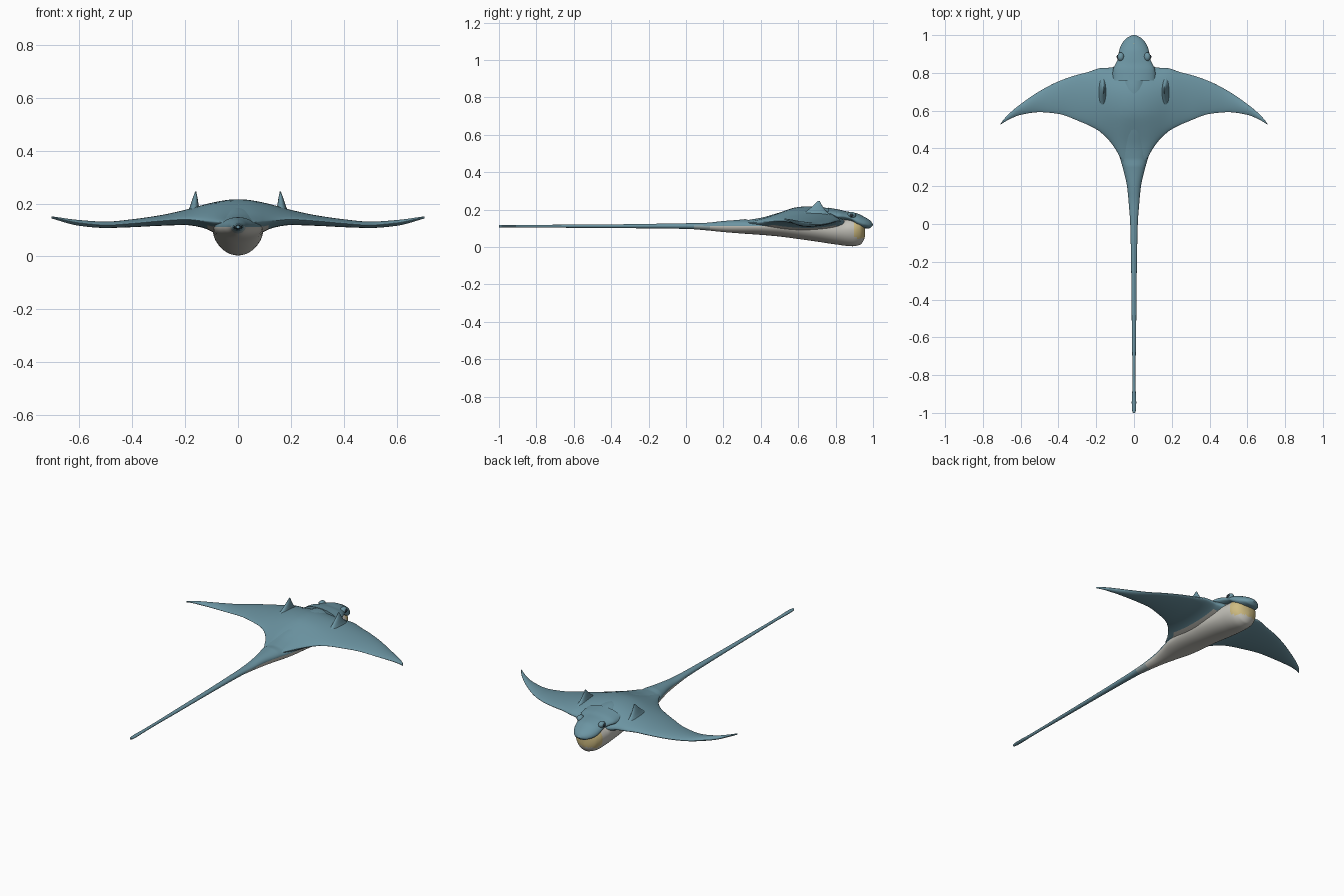
import bpy, bmesh, math

if "Cube" in bpy.data.objects:
    bpy.data.objects.remove(bpy.data.objects["Cube"])


def material(name, rgb):
    m = bpy.data.materials.new(name)
    m.diffuse_color = (*rgb, 1)
    m.use_nodes = True
    m.node_tree.nodes["Principled BSDF"].inputs["Base Color"].default_value = m.diffuse_color
    return m


BLUE = material("slate blue", (0.15, 0.30, 0.365))
PALE = material("pale belly", (0.56, 0.55, 0.50))
MIX = material("grey blue", (0.32, 0.41, 0.42))
YELLOW = material("sand yellow", (0.62, 0.50, 0.22))
DARK = material("dark eye", (0.02, 0.03, 0.04))


def curve(*pts):
    """Smooth monotone interpolation through (position, value) pairs."""
    pts = sorted(pts)
    n = len(pts)
    d = [(pts[i + 1][1] - pts[i][1]) / (pts[i + 1][0] - pts[i][0]) for i in range(n - 1)]
    t = [d[0]] + [2 * a * b / (a + b) if a * b > 0 else 0 for a, b in zip(d, d[1:])] + [d[-1]]

    def f(x):
        x = min(max(x, pts[0][0]), pts[-1][0])
        i = max(k for k in range(n - 1) if pts[k][0] <= x)
        h = pts[i + 1][0] - pts[i][0]
        s = (x - pts[i][0]) / h
        return ((1 + 2 * s) * (1 - s) ** 2 * pts[i][1] + s * (1 - s) ** 2 * h * t[i]
                + s * s * (3 - 2 * s) * pts[i + 1][1] + s * s * (s - 1) * h * t[i + 1])
    return f


def loft(name, rings, mats, rule=None, angle=50):
    """Skin a list of closed rings, cap both ends, colour faces by a rule."""
    bm = bmesh.new()
    vr = [[bm.verts.new(p) for p in r] for r in rings]
    n = len(rings[0])
    for a, b in zip(vr, vr[1:]):
        for j in range(n):
            k = (j + 1) % n
            bm.faces.new((a[j], a[k], b[k], b[j]))
    bm.faces.new(vr[0])
    bm.faces.new(vr[-1])
    bmesh.ops.recalc_face_normals(bm, faces=bm.faces)
    bm.normal_update()
    if rule:
        for f in bm.faces:
            f.material_index = rule(f.calc_center_median(), f.normal)
    me = bpy.data.meshes.new(name)
    bm.to_mesh(me)
    bm.free()
    for m in mats:
        me.materials.append(m)
    ob = bpy.data.objects.new(name, me)
    bpy.context.collection.objects.link(ob)
    bpy.context.view_layer.objects.active = ob
    ob.select_set(True)
    bpy.ops.object.shade_smooth_by_angle(angle=math.radians(angle))
    ob.select_set(False)
    return ob


def section(y, w, bottom, top, mid, n=40):
    """Rounded cross-section with separate upper and lower heights."""
    ring = []
    for j in range(n):
        a = 2 * math.pi * j / n
        s = math.sin(a)
        ring.append((w * math.cos(a), y, mid + s * ((top - mid) if s > 0 else (mid - bottom))))
    return ring


# Shared height profile of the back
back = curve((-1, .118), (-.5, .12), (0, .127), (.1, .129), (.2, .139), (.3, .147), (.4, .162),
             (.5, .19), (.6, .214), (.7, .22), (.8, .206), (.9, .18))

# Body, belly, lower jaw and long tail
width = curve((-1, .006), (-.985, .011), (-.94, .012), (-.88, .009), (-.8, .008), (-.6, .011),
              (-.3, .014), (0, .02), (.1, .027), (.2, .037), (.3, .06), (.4, .086), (.5, .094),
              (.7, .096), (.85, .09), (.9, .083), (.93, .069), (.95, .042), (.957, .012))
bottom = curve((-1, .105), (-.5, .102), (0, .097), (.1, .09), (.2, .08), (.3, .072), (.4, .065),
               (.5, .056), (.6, .043), (.7, .029), (.8, .014), (.89, .004), (.93, .012),
               (.95, .035), (.957, .06))
limit = curve((0, .115), (.2, .112), (.5, .112), (.75, .115), (.84, .17), (1, .17))


def body_rule(c, n):
    if c.z > limit(c.y) or c.y < .04:
        return 0
    if c.y < .13:
        return 2
    if c.y > .895 and c.z > .048:
        return 3
    return 1


rings = []
ys = [-1 + 1.88 * i / 110 for i in range(110)] + [.88 + .077 * i / 18 for i in range(19)]
for y in ys:
    top = back(y) - (.006 if y > .32 else 0)
    top = min(top, .16) if y > .84 else top
    mid = .112 if y < .6 else .112 - .02 * min(1, (y - .6) / .2)
    rings.append(section(y, width(y), bottom(y), top, mid))
loft("body_and_tail", rings, [BLUE, PALE, MIX, YELLOW], body_rule)

# Flat overhanging snout
sw = curve((.76, .118), (.82, .11), (.85, .096), (.88, .084), (.92, .078), (.95, .067),
           (.975, .049), (.99, .03), (1, .006))
st = curve((.76, .21), (.82, .2), (.85, .192), (.88, .187), (.92, .178), (.95, .163),
           (.98, .145), (.99, .136), (1, .122))
sb = curve((.76, .13), (.84, .142), (.88, .135), (.92, .108), (.95, .1), (.98, .1), (1, .115))
rings = []
for i in range(37):
    y = .76 + .24 * math.sin(math.pi / 2 * i / 36)
    mid = sb(y) + (st(y) - sb(y)) * .4
    rings.append(section(y, sw(y), sb(y), st(y), mid))
loft("snout", rings, [BLUE])

# Wings: one skin from tip to tip, swelling into the back
lead = curve((0, .86), (.08, .845), (.12, .828), (.18, .825), (.24, .805), (.3, .79), (.4, .755),
             (.5, .703), (.6, .635), (.66, .585), (.69, .553), (.706, .531))
trail = curve((0, .29), (.05, .32), (.07, .345), (.1, .4), (.15, .462), (.2, .502), (.3, .548),
              (.4, .583), (.5, .592), (.6, .578), (.66, .554), (.706, .527))
wing_top = curve((0, .19), (.1, .187), (.2, .173), (.3, .155), (.4, .141), (.5, .132),
                 (.6, .138), (.706, .152))
wing_bottom = curve((0, .085), (.08, .088), (.13, .108), (.2, .119), (.3, .116), (.4, .111),
                    (.5, .108), (.6, .116), (.706, .144))
edge = curve((0, .125), (.1, .132), (.2, .14), (.3, .134), (.4, .125), (.5, .119),
             (.6, .127), (.706, .149))
M = 28
rings = []
for i in range(-48, 49):
    x = .706 * math.sin(math.pi / 2 * i / 48)
    ax = abs(x)
    g = math.exp(-(ax / .125) ** 2)
    ring = []
    for j in range(2 * M):
        k = j if j <= M else 2 * M - j
        u = .5 - .5 * math.cos(math.pi * k / M)
        y = lead(ax) + (trail(ax) - lead(ax)) * u
        f = max(0, math.sin(math.pi * u ** .85)) ** .6
        if j <= M:
            z = (1 - g) * wing_top(ax) + g * back(y)
        else:
            z = wing_bottom(ax)
        ring.append((x, y, edge(ax) + (z - edge(ax)) * f))
    rings.append(ring)
loft("wings", rings, [BLUE, PALE],
     lambda c, n: 1 if n.z < -.1 and abs(c.x) < .105 and c.z < .115 else 0)

# Paired fins on the back, and eyes
fin_x = curve((0, .026), (.3, .017), (.7, .009), (1, .002))
fin_y = curve((0, .092), (.3, .056), (.7, .024), (1, .005))
for side, label in ((-1, "left"), (1, "right")):
    rings = []
    for i in range(13):
        t = i / 12
        rings.append([(side * (.167 - .007 * t) + fin_x(t) * math.cos(a),
                       .69 + .02 * t + fin_y(t) * math.sin(a), .165 + .081 * t)
                      for a in (2 * math.pi * k / 20 for k in range(20))])
    loft(label + "_back_fin", rings, [BLUE])
    for part, r, cx, m in (("brow", .018, .07, BLUE), ("eye", .009, .083, DARK)):
        rings = []
        for i in range(1, 12):
            p = math.pi * i / 12
            rings.append([(side * cx + r * math.sin(p) * math.cos(a), .885 + 1.3 * r * math.sin(p) * math.sin(a),
                           .17 + r * math.cos(p)) for a in (2 * math.pi * k / 16 for k in range(16))])
        loft(label + "_" + part, rings, [m])
